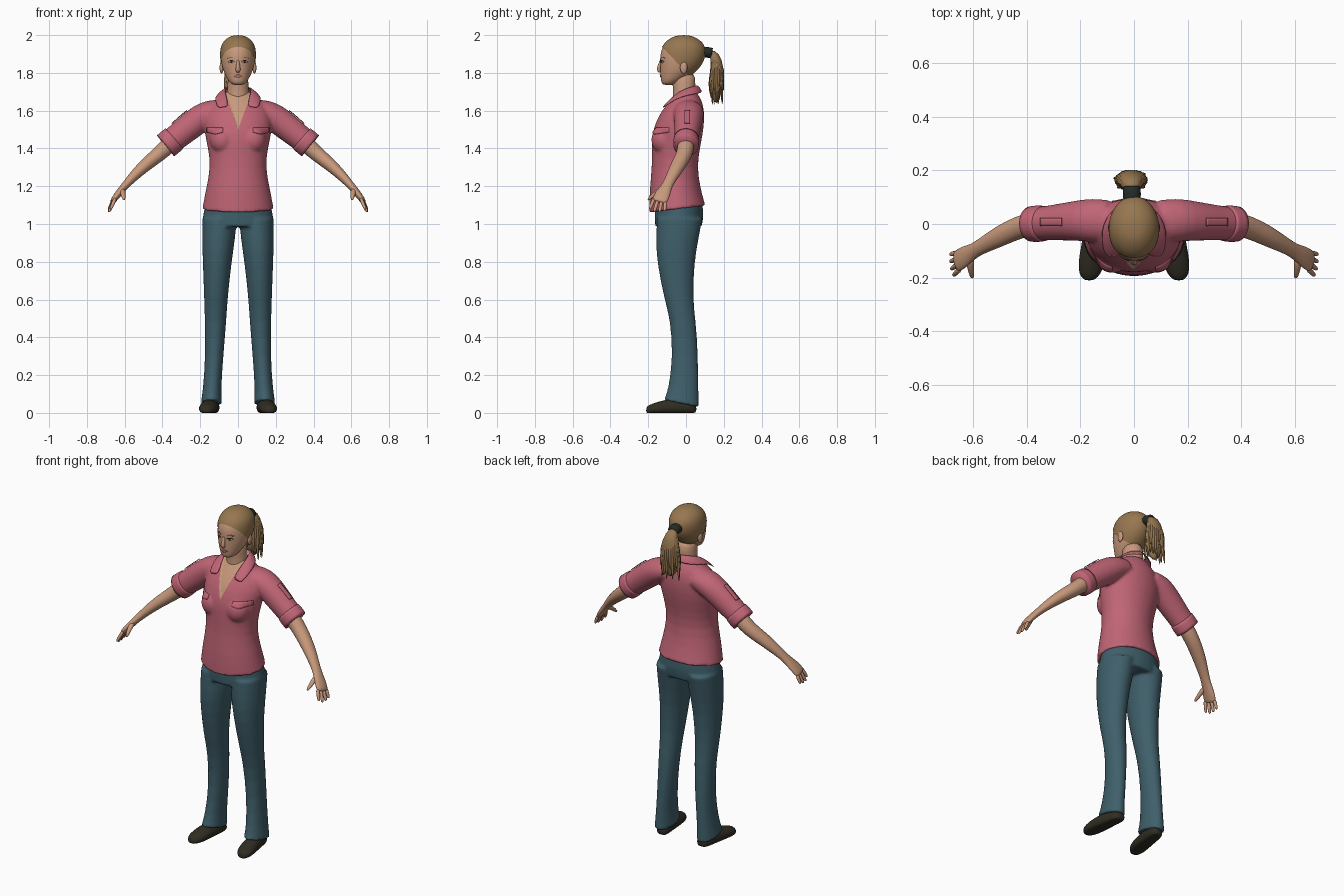
import bpy, bmesh, math, random
from mathutils import Vector, Matrix
from mathutils.bvhtree import BVHTree

random.seed(4)
default = bpy.context.scene.objects.get("Cube")
if default:
    bpy.data.objects.remove(default, do_unlink=True)
X, Y, Z = Vector((1, 0, 0)), Vector((0, 1, 0)), Vector((0, 0, 1))


def material(name, *rgb):
    mat = bpy.data.materials.new(name)
    mat.use_nodes = True
    mat.diffuse_color = (*rgb, 1)
    shader = mat.node_tree.nodes["Principled BSDF"]
    shader.inputs["Base Color"].default_value = (*rgb, 1)
    shader.inputs["Roughness"].default_value = 0.8
    return mat


skin = material("skin", .58, .32, .2)
hair_brown = material("hair brown", .31, .185, .08)
pink = material("shirt pink", .53, .13, .18)
denim = material("denim blue", .05, .115, .145)
leather = material("shoe brown", .03, .026, .016)
band = material("hair tie", .02, .024, .02)
lip_red = material("lip red", .42, .16, .12)
eye_white = material("eye white", .55, .5, .45)
iris_dark = material("iris dark", .05, .04, .03)


def loft(bm, rings, crisp=False):
    """Skin a list of point rings into a closed tube."""
    crease = bm.edges.layers.float.get("crease_edge") or bm.edges.layers.float.new("crease_edge")
    loops = [[bm.verts.new(p) for p in ring] for ring in rings]
    n = len(loops[0])
    for a, b in zip(loops, loops[1:]):
        for i in range(n):
            bm.faces.new((a[i], a[(i + 1) % n], b[(i + 1) % n], b[i]))
    for end in (loops[0], loops[-1]):
        cap = bm.faces.new(end)
        if crisp:
            for edge in cap.edges:
                edge[crease] = 1


def ring(center, u, v, ru, rv, n=20):
    turns = [math.tau * i / n for i in range(n)]
    return [center + u * ru * math.cos(t) + v * rv * math.sin(t) for t in turns]


def level(z, front, back, half, cx=0, tilt=0):
    """Horizontal oval ring, optionally sloping along y."""
    points = ring(Vector((cx, (front + back) / 2, z)), X, Y, half, (back - front) / 2)
    return [p + Z * tilt * p.y for p in points]


def path(stations, ref, side=1, n=20):
    """Rings square to a path of (x, y, z, radius along ref, other radius)."""
    spots = [Vector((s[0] * side, s[1], s[2])) for s in stations]
    rings = []
    for i, s in enumerate(stations):
        t = (spots[min(i + 1, len(spots) - 1)] - spots[max(i - 1, 0)]).normalized()
        u = (ref - t * ref.dot(t)).normalized()
        rings.append(ring(spots[i], u, t.cross(u), s[3], s[4], n))
    return rings


def grid(bm, rows):
    verts = [[bm.verts.new(p) for p in row] for row in rows]
    for a, b in zip(verts, verts[1:]):
        for i in range(len(a) - 1):
            bm.faces.new((a[i], a[i + 1], b[i + 1], b[i]))


def make(name, bm, mat, subdiv=1, mirror=False, solid=0, voxel=0):
    bmesh.ops.recalc_face_normals(bm, faces=bm.faces[:])
    mesh = bpy.data.meshes.new(name)
    for face in bm.faces:
        face.smooth = True
    bm.to_mesh(mesh)
    bm.free()
    mesh.materials.append(mat)
    obj = bpy.data.objects.new(name, mesh)
    bpy.context.scene.collection.objects.link(obj)
    if mirror:
        obj.modifiers.new("mirror", "MIRROR").use_mirror_merge = False
    if solid:
        mod = obj.modifiers.new("thickness", "SOLIDIFY")
        mod.thickness, mod.offset = solid, 0
    if subdiv:
        obj.modifiers.new("round", "SUBSURF").levels = subdiv
        obj.modifiers["round"].render_levels = subdiv
    if voxel:
        mod = obj.modifiers.new("blend", "REMESH")
        mod.mode, mod.voxel_size, mod.use_smooth_shade = "VOXEL", voxel, True
        mod = obj.modifiers.new("soften", "SMOOTH")
        mod.factor, mod.iterations = .5, 6
    return obj


def bake(obj, *mats):
    """Apply the modifiers and return a ray-cast tree of the surface."""
    graph = bpy.context.evaluated_depsgraph_get()
    mesh = bpy.data.meshes.new_from_object(obj.evaluated_get(graph))
    obj.modifiers.clear()
    obj.data = mesh
    mesh.materials.clear()
    for mat in mats:
        mesh.materials.append(mat)
    bm = bmesh.new()
    bm.from_mesh(mesh)
    return bm, BVHTree.FromBMesh(bm)


def patch(name, tree, way, spot, mat, lift=.002, mirror=True):
    """Thin plate projected onto a surface along a direction."""
    rows = []
    for j in range(4):
        hits = [tree.ray_cast(spot(i / 10, j / 3), way)[0] for i in range(11)]
        rows.append([h - way * lift for h in hits])
    bm = bmesh.new()
    grid(bm, rows)
    return make(name, bm, mat, 0, mirror, .003)


def lens(cx, cz, w, h, bend=0):
    return lambda a, b: Vector((cx + w * (2 * a - 1), -1, cz + bend * math.sin(math.pi * a)
                                + h * (2 * b - 1) * max(.15, math.sin(math.pi * a))))


# Shirt: torso, bust and sleeves blended into one skin
bm = bmesh.new()
torso = [(1.085, -.197, .105, .192, 0, .12), (1.18, -.195, .08, .173), (1.3, -.182, .06, .147),
         (1.4, -.182, .075, .16), (1.48, -.182, .092, .18), (1.56, -.155, .1, .185),
         (1.62, -.118, .095, .16), (1.665, -.085, .08, .11), (1.7, -.06, .055, .07)]
loft(bm, [level(*row) for row in torso], True)
sleeve = [(.1, .01, 1.6, .08, .06), (.16, .015, 1.585, .083, .073), (.22, .012, 1.545, .075, .076),
          (.3, .005, 1.48, .067, .07), (.37, 0, 1.425, .062, .066)]
for side in (1, -1):
    loft(bm, path(sleeve, Y, side), True)
    place = Matrix.Translation((.08 * side, -.115, 1.445)) @ Matrix.Diagonal((1, 1, 1.1, 1))
    bmesh.ops.create_uvsphere(bm, u_segments=20, v_segments=12, radius=.07, matrix=place)
shirt = make("shirt", bm, pink, voxel=.008)
bm, shirt_tree = bake(shirt, pink, skin)

# Open neckline: cut a crisp V and sink the skin inside it
slope, apex = .36, 1.5
for side in (1, -1):
    faces = [f for f in bm.faces if f.calc_center_median().y < 0 and f.calc_center_median().z > 1.45]
    parts = set(faces) | {e for f in faces for e in f.edges} | {v for f in faces for v in f.verts}
    bmesh.ops.bisect_plane(bm, geom=list(parts), plane_co=(0, 0, apex),
                           plane_no=(1, 0, -side * slope))
for face in bm.faces:
    c = face.calc_center_median()
    if c.y < 0 and c.z > apex and abs(c.x) < slope * (c.z - apex):
        face.material_index = 1
for v in bm.verts:
    if v.link_faces and all(f.material_index for f in v.link_faces):
        v.co.y += .007
bm.to_mesh(shirt.data)
bm.free()

# Collar, cuffs, pocket flaps and sleeve tabs
bm = bmesh.new()
inner = [(0, .06, 1.735), (.05, .04, 1.73), (.07, -.01, 1.715), (.062, -.06, 1.685), (.045, -.122, 1.615)]
outer = [(0, .09, 1.695), (.08, .065, 1.69), (.118, 0, 1.678), (.125, -.06, 1.66), (.11, -.127, 1.607)]
grid(bm, [[Vector(p) for p in inner],
          [(Vector(p) + Vector(q)) / 2 + Z * .008 for p, q in zip(inner, outer)],
          [Vector(p) for p in outer]])
make("collar", bm, pink, mirror=True, solid=.008)
bm = bmesh.new()
loft(bm, path([(.338, .002, 1.452, .067, .072), (.36, .001, 1.433, .07, .074),
               (.383, 0, 1.414, .067, .073)], Y), True)
make("sleeve_cuffs", bm, pink, mirror=True)
patch("pocket_flaps", shirt_tree, Y,
      lambda a, b: Vector((.08 + .085 * a, -1, 1.475 + .035 * b + .01 * abs(2 * a - 1) * (1 - b))),
      pink, .005)
patch("sleeve_tabs", shirt_tree, -Z,
      lambda a, b: Vector((.27 + .08 * a, -.008 + .03 * b, 3)), pink, .007)

# Trousers: hips and two legs blended together
bm = bmesh.new()
loft(bm, [level(1.12, -.165, .085, .172), level(1.05, -.168, .098, .188),
          level(.985, -.165, .085, .194)], True)
leg = [(1.03, -.155, .088, .005, .19), (.92, -.161, .068, .014, .192), (.8, -.156, .045, .033, .187),
       (.6, -.116, .037, .055, .18), (.5, -.085, .052, .06, .176), (.3, -.07, .066, .077, .173),
       (.12, -.095, .066, .09, .186), (.045, -.118, .07, .084, .198)]
for side in (1, -1):
    loft(bm, [level(z, f, b, (o - i) / 2, side * (o + i) / 2, -.2 if z < .1 else 0)
              for z, f, b, i, o in leg], True)
make("trousers", bm, denim, voxel=.008)

# Shoes: lofted heel to toe with a flattened sole
bm = bmesh.new()
shoe = [(.056, .022, .045), (.03, .042, .07), (-.04, .044, .08), (-.12, .05, .068),
        (-.17, .047, .052), (-.2, .032, .04), (-.211, .012, .028)]
rings = [ring(Vector((.14 - .13 * y, y, top * .4)), X, Z, half, top * .6) for y, half, top in shoe]
loft(bm, [[Vector((p.x, p.y, max(p.z, 0))) for p in r] for r in rings])
make("shoes", bm, leather, mirror=True)

# Arms, palms, fingers and thumbs
bm = bmesh.new()
loft(bm, path([(.31, 0, 1.47, .045, .045), (.37, 0, 1.415, .045, .045), (.42, -.007, 1.368, .043, .04),
               (.5, -.045, 1.305, .04, .034), (.56, -.078, 1.245, .031, .026),
               (.598, -.1, 1.203, .027, .02), (.63, -.12, 1.165, .04, .019),
               (.658, -.138, 1.128, .042, .016), (.666, -.143, 1.115, .036, .012)], Y))
along = Vector((.577, -.385, -.72))
across = (-Y - along * along.dot(-Y)).normalized()
for i, length in enumerate((.055, .068, .074, .066)):
    base = Vector((.656, -.138, 1.13)) + across * (i - 1.5) * .021
    aim = Vector((.38, -.22 - .1 * (i - 1.5), -.9))
    stations = [(*(base + aim * length * t), r, r) for t, r in ((0, .011), (.5, .0105), (.9, .009), (1.05, .005))]
    loft(bm, path(stations, Y, n=8))
loft(bm, path([(.612, -.125, 1.185, .018, .014), (.61, -.16, 1.163, .014, .013),
               (.606, -.185, 1.142, .011, .01), (.603, -.203, 1.126, .006, .006)], X, n=10))
make("arms", bm, skin, mirror=True)

# Neck and head
bm = bmesh.new()
loft(bm, [level(1.62, -.08, .05, .07), level(1.69, -.066, .05, .059), level(1.74, -.072, .05, .055),
          level(1.81, -.08, .05, .055)])
make("neck", bm, skin)
bm = bmesh.new()
skull = [(1.735, -.122, -.065, .027), (1.752, -.133, -.03, .048), (1.79, -.136, .03, .07),
         (1.83, -.138, .072, .085), (1.87, -.139, .096, .092), (1.91, -.136, .104, .093),
         (1.95, -.12, .096, .086), (1.98, -.085, .06, .06), (1.996, -.045, .02, .027)]
loft(bm, [level(*row) for row in skull])
head = make("head", bm, skin, 2)
bm, face_tree = bake(head, skin)

# Hair cap: swollen copy of the skull trimmed along the hairline
bm.normal_update()
for v in bm.verts:
    v.co += v.normal * .004
parts = bm.verts[:] + bm.edges[:] + bm.faces[:]
bmesh.ops.bisect_plane(bm, geom=parts, plane_co=(0, -.135, 1.947), plane_no=(0, .175, .165), clear_inner=True)
make("hair_cap", bm, hair_brown, 0)

# Face details and ears
bm = bmesh.new()
loft(bm, path([(0, -.13, 1.875, .007, .006), (0, -.142, 1.835, .01, .009), (0, -.147, 1.817, .015, .012),
               (0, -.135, 1.802, .01, .008)], X, n=12))
make("nose", bm, skin)
patch("eyes", face_tree, Y, lens(.036, 1.858, .015, .006), eye_white)
patch("irises", face_tree, Y, lens(.036, 1.858, .006, .006), iris_dark, .004)
patch("eyelids", face_tree, Y, lens(.036, 1.861, .017, .002, .005), iris_dark, .004)
patch("eyebrows", face_tree, Y, lens(.038, 1.877, .02, .003, .005), hair_brown)
patch("lips", face_tree, Y, lens(0, 1.783, .024, .008), lip_red, .003, False)
bm = bmesh.new()
place = Matrix.Translation((.087, -.012, 1.828)) @ Matrix.Diagonal((.011, .02, .032, 1))
bmesh.ops.create_uvsphere(bm, u_segments=14, v_segments=10, radius=1, matrix=place)
make("ears", bm, skin, mirror=True)

# Hair tie and ponytail with loose locks
bm = bmesh.new()
loft(bm, path([(-.008, .085, 1.907, .03, .026), (-.008, .11, 1.91, .036, .03),
               (-.008, .138, 1.905, .031, .027)], X), True)
make("hair_tie", bm, band)
bm = bmesh.new()
loft(bm, path([(-.01, .12, 1.907, .022, .02), (-.01, .155, 1.895, .036, .026), (-.01, .17, 1.83, .05, .032),
               (-.01, .162, 1.75, .056, .036), (-.01, .156, 1.69, .045, .03), (-.01, .162, 1.64, .015, .012)], X))
for i in range(26):
    turn = math.tau * i / 26
    c, s = math.cos(turn), math.sin(turn)
    flick, tip = random.uniform(.8, 1.25), random.uniform(1.62, 1.73)
    loft(bm, path([(-.01 + .02 * c, .13, 1.905 + .015 * s, .01, .008),
                   (-.01 + .042 * c, .168 + .026 * s, 1.85, .012, .009),
                   (-.01 + .056 * c, .163 + .035 * s, 1.77, .012, .009),
                   (-.01 + .05 * c * flick, .16 + .03 * s * flick, (tip + 1.74) / 2, .01, .007),
                   (-.01 + .056 * c * flick, .165 + .032 * s * flick, tip, .002, .002)], X, n=6))
make("ponytail", bm, hair_brown)
